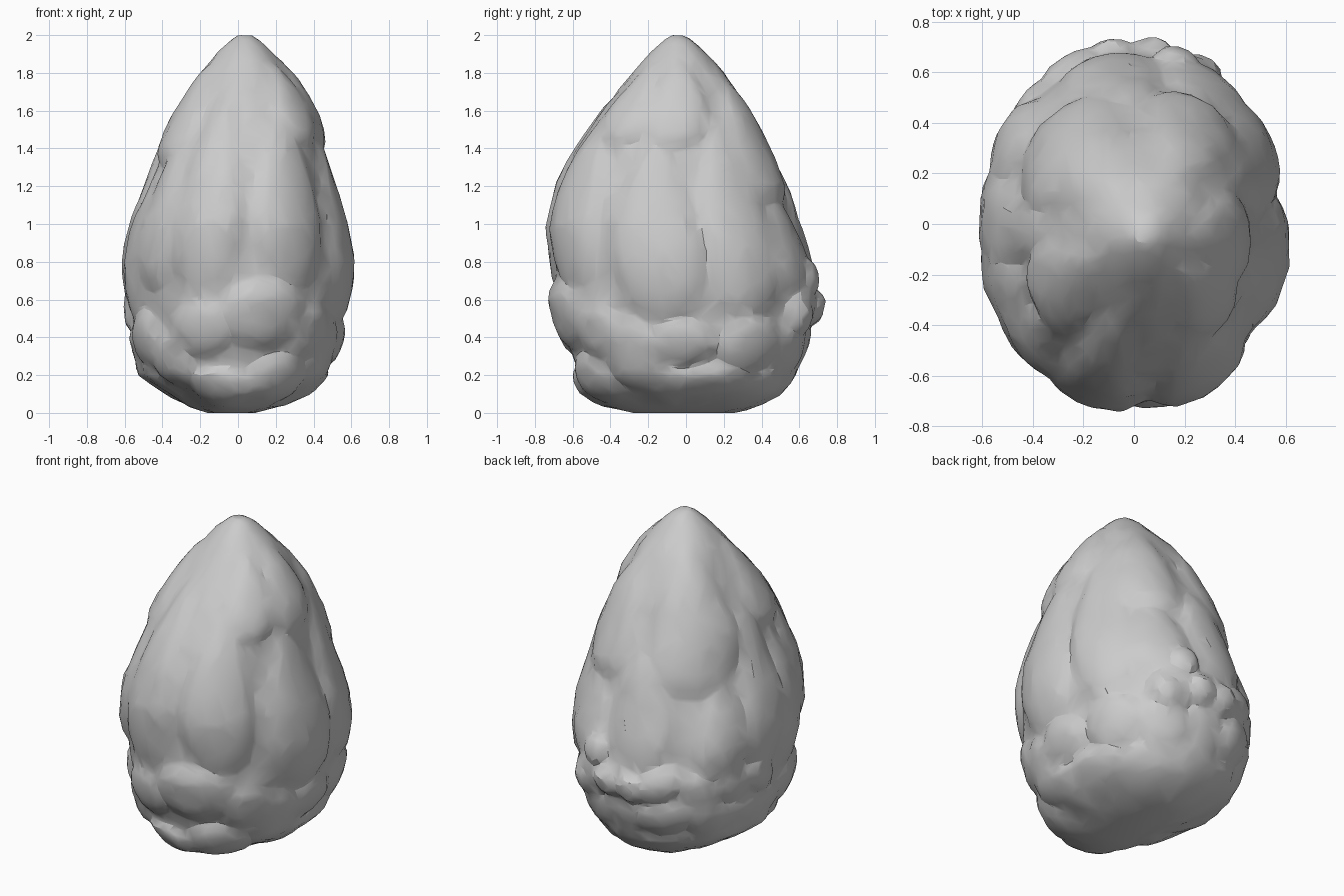
import bpy, bmesh, random
from math import sin, cos, pi, radians, sqrt

if "Cube" in bpy.data.objects:
    bpy.data.objects.remove(bpy.data.objects["Cube"])

random.seed(7)

# Outline rows: z, left x, right x, front y, back y
ROWS = [(0.00, -.18, .12, -.32, .30), (0.03, -.26, .24, -.45, .38),
        (0.10, -.36, .37, -.55, .50), (0.20, -.51, .48, -.60, .58),
        (0.40, -.58, .55, -.67, .66), (0.60, -.60, .60, -.73, .70),
        (0.80, -.61, .61, -.73, .66), (1.00, -.57, .58, -.745, .60),
        (1.20, -.49, .52, -.70, .55), (1.40, -.44, .48, -.61, .46),
        (1.60, -.34, .41, -.48, .37), (1.80, -.23, .30, -.32, .24),
        (1.90, -.15, .22, -.23, .14), (1.97, -.06, .14, -.14, .06),
        (2.00, -.01, .08, -.09, -.01)]
parts = []


def section(z):
    z = min(max(z, 0), 2)
    for a, b in zip(ROWS, ROWS[1:]):
        if z <= b[0]:
            t = (z - a[0]) / (b[0] - a[0])
            return [p + (q - p) * t for p, q in zip(a[1:], b[1:])]


def surf(th, z, off):
    """Point on the egg-shaped envelope, moved outward by off."""
    xl, xr, yf, yb = section(z)
    c, s = cos(th), sin(th)
    n = 2.2 if s > 0 else 2.05
    rx, ry = (xr - xl) / 2, (yb - yf) / 2
    r = (abs(c / rx) ** n + abs(s / ry) ** n) ** (-1 / n)
    r += off * min(1, r / .2)
    return ((xl + xr) / 2 + r * c, (yf + yb) / 2 + r * s, min(max(z, 0), 2))


def finish(bm, name):
    bmesh.ops.triangulate(bm, faces=bm.faces)
    bmesh.ops.recalc_face_normals(bm, faces=bm.faces)
    me = bpy.data.meshes.new(name)
    bm.to_mesh(me)
    bm.free()
    ob = bpy.data.objects.new(name, me)
    bpy.context.collection.objects.link(ob)
    parts.append(ob)


def scale(name, deg, z0, z1, hw, lift=.014, tilt=.02, taper=.3, lean=0, n=20):
    """Closed dome lying on the envelope; thick lower lip, narrower upper end."""
    bm = bmesh.new()
    zc, hh = (z0 + z1) / 2, (z1 - z0) / 2
    s = section(zc)
    rad = max((s[1] - s[0] + s[3] - s[2]) / 4, .15)

    def point(r, ph, extra=0):
        u, v = r * cos(ph), r * sin(ph)
        w = hw * (1 - taper * v)
        off = lift - .095 * (1 - sqrt(max(0, 1 - r ** 3.5))) - tilt * (v + .3)
        return surf(radians(deg) + (u * w + lean * v) / rad, zc + v * hh,
                    off + extra + random.uniform(-.005, .005))

    rings = []
    for r in (.36, .65, .84, .95, 1):
        rings.append([bm.verts.new(point(r, 2 * pi * i / n)) for i in range(n)])
    rings.append([bm.verts.new(point(.9, 2 * pi * i / n, -.12)) for i in range(n)])
    mid, back = bm.verts.new(point(0, 0)), bm.verts.new(point(0, 0, -.2))
    for i in range(n):
        j = (i + 1) % n
        bm.faces.new((mid, rings[0][i], rings[0][j]))
        bm.faces.new((back, rings[-1][j], rings[-1][i]))
        for a, b in zip(rings, rings[1:]):
            bm.faces.new((a[i], b[i], b[j], a[j]))
    finish(bm, name)


# Core body
bm = bmesh.new()
N = 40
zs = [0, .03, .07, .12] + [.2 + .08 * k for k in range(21)] + [1.86, 1.91, 1.95, 1.98, 2]
core = [[bm.verts.new(surf(2 * pi * i / N, z, -.035 + random.uniform(-.008, .008)))
         for i in range(N)] for z in zs]
for a, b in zip(core, core[1:]):
    for i in range(N):
        j = (i + 1) % N
        bm.faces.new((a[i], a[j], b[j], b[i]))
bm.faces.new(core[0])
bm.faces.new(core[-1])
finish(bm, "core_body")

# Long overlapping scales: angle, bottom z, top z, half width
LONG = [(-107, .58, 1.85, .20), (-63, .62, 1.75, .22), (-137, .62, 1.55, .20),
        (-11, .43, 1.60, .29), (0, 1.38, 1.97, .20), (35, .45, 1.76, .22),
        (62, 1.06, 1.88, .22), (64, .60, 1.20, .24), (130, 1.05, 1.99, .28),
        (98, .58, 1.45, .22), (143, .56, 1.25, .20), (173, .50, 1.68, .22),
        (-160, .45, 1.45, .20), (-42, 1.40, 1.92, .17), (-152, 1.30, 1.93, .20)]
for i, (deg, z0, z1, hw) in enumerate(LONG):
    scale(f"long_scale_{i + 1}", deg, z0, z1, hw)

# Rounded lobes around the lower front and right
LOBES = [(-76, .32, .74, .27), (-108, .28, .62, .20), (-128, .12, .44, .19),
         (-100, .01, .26, .20), (-64, .02, .34, .22), (-48, .26, .60, .20),
         (-30, .08, .54, .22), (-2, .24, .52, .24), (20, .03, .28, .27),
         (38, .20, .54, .22), (-10, .02, .26, .2), (-148, .22, .58, .18)]
for i, (deg, z0, z1, hw) in enumerate(LOBES):
    scale(f"lower_lobe_{i + 1}", deg, z0, z1, hw, .018, .01, .1)

# Crowded lobes over the back and left
for row, (z, count, hw) in enumerate([(.14, 6, .21), (.36, 7, .19), (.58, 6, .16)]):
    for k in range(count):
        deg = 60 + (165 if row < 2 else 120) * (k + .25 * row) / count
        zz = z + random.uniform(-.04, .04)
        h = random.uniform(.13, .18)
        scale(f"back_lobe_{row + 1}_{k + 1}", deg, zz - h, zz + h, hw,
              random.uniform(.005, .03), .01, .1, random.uniform(-.08, .08))

# Small knobs sticking out at the back
for k, (deg, z) in enumerate([(84, .56), (76, .73), (97, .55), (66, .5)]):
    scale(f"knob_{k + 1}", deg, z - .1, z + .1, .09, .045, 0, 0)

# Fuse everything into one carved, faceted body
bpy.ops.object.select_all(action='DESELECT')
for ob in parts:
    ob.select_set(True)
body = parts[0]
bpy.context.view_layer.objects.active = body
bpy.ops.object.join()
body.name = "scaly_cone"
m = body.modifiers.new("fuse", 'REMESH')
m.mode, m.voxel_size = 'VOXEL', .018
m = body.modifiers.new("soften", 'SMOOTH')
m.factor, m.iterations = .5, 4
m = body.modifiers.new("facet", 'DECIMATE')
m.ratio = .06
for name in ("fuse", "soften", "facet"):
    bpy.ops.object.modifier_apply(modifier=name)
bpy.ops.object.shade_smooth_by_angle(angle=radians(22))
